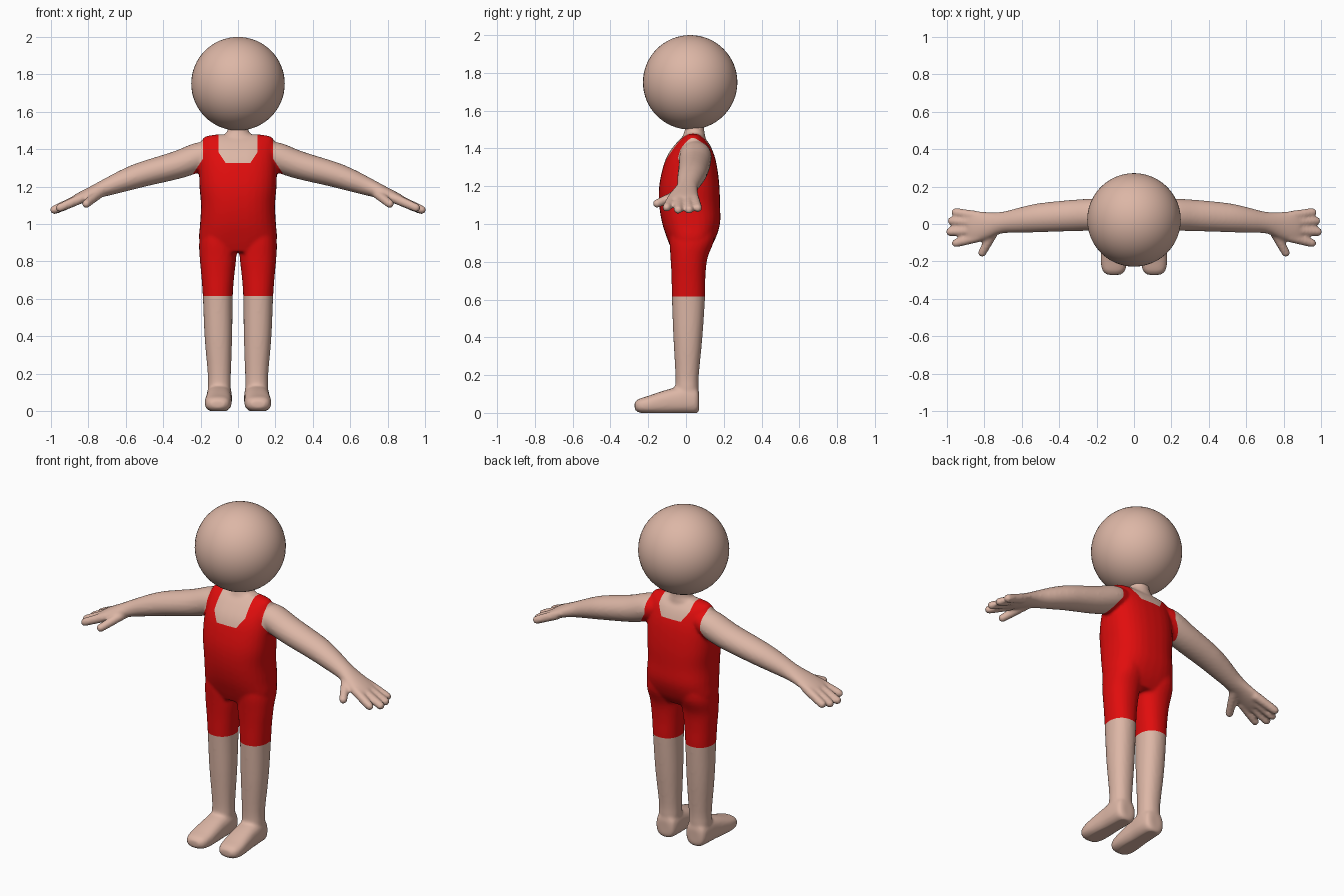
import bpy, bmesh, math
from mathutils import Vector

if "Cube" in bpy.data.objects:
    bpy.data.objects.remove(bpy.data.objects["Cube"])


def material(name, rgb):
    m = bpy.data.materials.new(name)
    m.diffuse_color = (*rgb, 1)
    m.use_nodes = True
    m.node_tree.nodes["Principled BSDF"].inputs["Base Color"].default_value = m.diffuse_color
    return m


skin = material("skin", (0.72, 0.47, 0.38))
red = material("red_cloth", (0.75, 0.004, 0.004))


def spline(rows, steps=4):
    """Catmull-Rom interpolation of rows of numbers."""
    rows = [Vector(r) for r in rows]
    out = []
    for i in range(len(rows) - 1):
        a, b, c, d = rows[max(i - 1, 0)], rows[i], rows[i + 1], rows[min(i + 2, len(rows) - 1)]
        for s in range(steps):
            t = s / steps
            out.append(0.5 * (2 * b + (c - a) * t + (2 * a - 5 * b + 4 * c - d) * t * t
                              + (3 * b - a - 3 * c + d) * t ** 3))
    return out + [rows[-1]]


def loft(bm, rows, u, v, power=2.0, sides=24, steps=4):
    """Closed tube through rows of (x, y, z, radius_u, radius_v)."""
    u, v = Vector(u).normalized(), Vector(v).normalized()
    rings = []
    for x, y, z, ru, rv in spline(rows, steps):
        ring = []
        for k in range(sides):
            a = 2 * math.pi * k / sides
            c, s = math.cos(a), math.sin(a)
            pu = math.copysign(abs(c) ** (2 / power), c) * max(ru, 0.002)
            pv = math.copysign(abs(s) ** (2 / power), s) * max(rv, 0.002)
            ring.append(bm.verts.new(Vector((x, y, z)) + u * pu + v * pv))
        rings.append(ring)
    faces = [bm.faces.new(rings[0]), bm.faces.new(rings[-1])]
    for a, b in zip(rings, rings[1:]):
        for k in range(sides):
            j = (k + 1) % sides
            faces.append(bm.faces.new((a[k], a[j], b[j], b[k])))
    bmesh.ops.recalc_face_normals(bm, faces=faces)


def finger(bm, start, end, r0, r1):
    """Round-tipped finger."""
    a, b = Vector(start), Vector(end)
    d = (b - a).normalized()
    u = d.cross(Vector((0, 0, 1))).normalized()
    rows = [(*a, r0, r0), (*a.lerp(b, 0.5), (r0 + r1) / 2, (r0 + r1) / 2)]
    rows += [(*(b - d * r1 * (1 - math.sin(t))), r1 * math.cos(t), r1 * math.cos(t))
             for t in (0, 0.5, 1.0, 1.5)]
    loft(bm, rows, u, d.cross(u), sides=14, steps=2)


X, Y, Z = (1, 0, 0), (0, 1, 0), (0, 0, 1)
bm = bmesh.new()

# torso: z, front y, back y, half width
torso = [(0.85, -0.07, 0.11, 0.17), (0.91, -0.095, 0.15, 0.207), (1.0, -0.125, 0.18, 0.203),
         (1.1, -0.142, 0.18, 0.198), (1.2, -0.142, 0.177, 0.206), (1.3, -0.122, 0.165, 0.207),
         (1.37, -0.095, 0.148, 0.2), (1.43, -0.05, 0.12, 0.195), (1.465, -0.012, 0.085, 0.18),
         (1.478, 0.01, 0.065, 0.12)]
loft(bm, [(0, (f + b) / 2, z, w, (b - f) / 2) for z, f, b, w in torso], X, Y, 2.5, 32)

# neck
loft(bm, [(0, 0.04, 1.40, 0.1, 0.07), (0, 0.042, 1.465, 0.085, 0.06),
          (0, 0.045, 1.495, 0.058, 0.052), (0, 0.045, 1.56, 0.055, 0.05)], X, Y)

for side in (1, -1):
    def mirrored(rows):
        return [(r[0] * side, *r[1:]) for r in rows]

    # leg
    loft(bm, mirrored([(0.105, 0.035, 1.0, 0.08, 0.12), (0.107, 0.03, 0.91, 0.1, 0.118),
                       (0.107, 0.016, 0.82, 0.098, 0.098), (0.108, 0.013, 0.72, 0.088, 0.09),
                       (0.108, 0.013, 0.61, 0.08, 0.088), (0.105, 0.01, 0.4, 0.074, 0.077),
                       (0.1, 0.006, 0.2, 0.062, 0.062), (0.1, 0.005, 0.13, 0.062, 0.062),
                       (0.1, 0.005, 0.06, 0.06, 0.06)]), X, Y, 2.2)
    # foot
    loft(bm, mirrored([(0.1, 0.07, 0.06, 0.035, 0.045), (0.1, 0.055, 0.065, 0.06, 0.068),
                       (0.1, 0.0, 0.07, 0.068, 0.075), (0.102, -0.07, 0.063, 0.068, 0.068),
                       (0.104, -0.13, 0.054, 0.07, 0.06), (0.107, -0.2, 0.043, 0.071, 0.047),
                       (0.108, -0.25, 0.038, 0.06, 0.036), (0.108, -0.272, 0.037, 0.035, 0.018)]),
         X, Z, 2.6)
    # arm and palm
    tilt = (0.38 * side, 0, 0.92)
    loft(bm, mirrored([(0.12, 0.045, 1.385, 0.075, 0.06), (0.2, 0.05, 1.362, 0.085, 0.077),
                       (0.32, 0.046, 1.317, 0.084, 0.075), (0.5, 0.034, 1.268, 0.078, 0.068),
                       (0.6, 0.022, 1.235, 0.069, 0.06), (0.7, 0.008, 1.197, 0.058, 0.047),
                       (0.77, -0.005, 1.17, 0.068, 0.037), (0.84, -0.015, 1.14, 0.083, 0.031),
                       (0.88, -0.018, 1.122, 0.08, 0.025), (0.895, -0.018, 1.115, 0.06, 0.012)]),
         Y, tilt)
    # fingers and thumb: base, tip
    for base, tip in (((0.83, 0.042, 1.14), (0.975, 0.066, 1.075)),
                      ((0.84, 0.006, 1.14), (0.995, 0.018, 1.066)),
                      ((0.84, -0.034, 1.14), (1.004, -0.043, 1.066)),
                      ((0.83, -0.07, 1.14), (0.973, -0.108, 1.078)),
                      ((0.74, -0.025, 1.165), (0.822, -0.172, 1.1))):
        finger(bm, *mirrored([base, tip]), 0.027, 0.023)

mesh = bpy.data.meshes.new("body")
bm.to_mesh(mesh)
bm.free()
body = bpy.data.objects.new("body", mesh)
bpy.context.collection.objects.link(body)

# blend all the parts into one skin
remesh = body.modifiers.new("blend", 'REMESH')
remesh.mode, remesh.voxel_size = 'VOXEL', 0.009
relax = body.modifiers.new("relax", 'SMOOTH')
relax.factor, relax.iterations = 0.5, 6
blended = bpy.data.meshes.new_from_object(body.evaluated_get(bpy.context.evaluated_depsgraph_get()))
body.modifiers.clear()
body.data = blended
blended.name = "body"
blended.materials.clear()
blended.materials.append(skin)
blended.materials.append(red)

bm = bmesh.new()
bm.from_mesh(blended)


def cut(co, no, region):
    faces = [f for f in bm.faces if region(f.calc_center_median())]
    geom = set(faces)
    for f in faces:
        geom.update(f.verts)
        geom.update(f.edges)
    bmesh.ops.bisect_plane(bm, geom=list(geom), plane_co=co, plane_no=no, dist=1e-5)


# clean edges for the hems, neckline and armholes
cut((0, 0, 0.615), Z, lambda c: 0.55 < c.z < 0.68)
for s in (1, -1):
    cut((0.103 * s, 0, 0), X, lambda c: c.z > 1.3 and 0 < c.x * s < 0.2)
    cut((0.186 * s, 0, 0), X, lambda c: c.z > 1.25 and 0 < c.x * s < 0.3)
    cut((0.186 * s, 0, 1.35), (1.5 * s, 0, 1), lambda c: c.z > 1.2 and 0.15 < c.x * s < 0.3)
    for ys, low in ((-1, 1.325), (1, 1.375)):
        cut((0.065 * s, 0, low), (-1.5 * s, 0, 1),
            lambda c: c.z > 1.28 and 0 < c.x * s < 0.15 and (c.y - 0.04) * ys > 0)
for ys, low in ((-1, 1.325), (1, 1.375)):
    cut((0, 0, low), Z, lambda c: abs(c.x) < 0.13 and c.z > 1.28 and (c.y - 0.04) * ys > 0)


def is_cloth(c):
    x, low = abs(c.x), 1.325 if c.y < 0.04 else 1.375
    arm = x > 0.186 and c.z > 1.35 - 1.5 * (x - 0.186) or x > 0.29
    neck = x < 0.103 and c.z > low and c.z > low + 1.5 * (x - 0.065)
    return c.z > 0.615 and not arm and not neck


for f in bm.faces:
    f.smooth = True
    f.material_index = int(is_cloth(f.calc_center_median()))
for vert in bm.verts:
    vert.co.z = max(vert.co.z, 0)
bm.to_mesh(blended)
bm.free()

# head
bpy.ops.mesh.primitive_uv_sphere_add(segments=48, ring_count=32, radius=0.25, location=(0, 0.022, 1.75))
head = bpy.context.object
head.name = "head"
head.data.materials.append(skin)
bpy.ops.object.shade_smooth()
